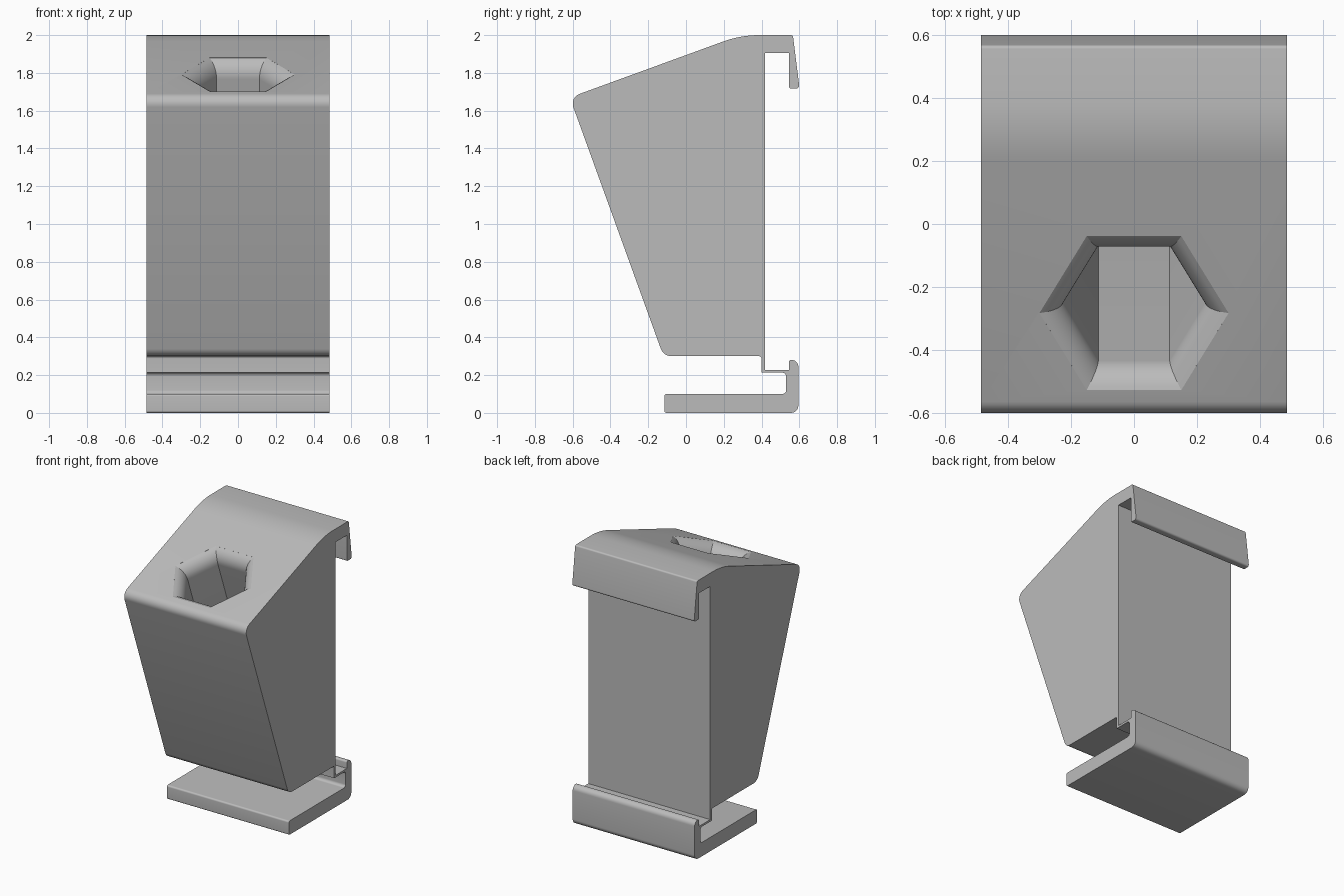
import bpy, bmesh, math
from mathutils import Vector, Matrix

if "Cube" in bpy.data.objects:
    bpy.data.objects.remove(bpy.data.objects["Cube"])

HALF_WIDTH = 0.485
SLOPE = math.radians(20)

grey = bpy.data.materials.new("light_grey")
grey.diffuse_color = (0.50, 0.50, 0.50, 1)
grey.use_nodes = True
grey.node_tree.nodes["Principled BSDF"].inputs["Base Color"].default_value = grey.diffuse_color


def rounded(corners, steps=8):
    """Turn (y, z, radius) corners into an outline with arcs."""
    out = []
    for i, (y, z, r) in enumerate(corners):
        p = Vector((y, z))
        if r == 0:
            out.append(p)
            continue
        a = (Vector(corners[i - 1][:2]) - p).normalized()
        b = (Vector(corners[(i + 1) % len(corners)][:2]) - p).normalized()
        half = a.angle(b) / 2
        centre = p + (a + b).normalized() * (r / math.sin(half))
        start = p + a * (r / math.tan(half)) - centre
        end = p + b * (r / math.tan(half)) - centre
        sweep = start.angle_signed(end)
        for k in range(steps + 1):
            out.append(centre + Matrix.Rotation(-sweep * k / steps, 2) @ start)
    return out


def loft(name, rings):
    """Join matching rings of points into a closed solid."""
    bm = bmesh.new()
    loops = [[bm.verts.new(p) for p in ring] for ring in rings]
    n = len(loops[0])
    for lo, hi in zip(loops, loops[1:]):
        for i in range(n):
            bm.faces.new((lo[i], lo[(i + 1) % n], hi[(i + 1) % n], hi[i]))
    bm.faces.new(loops[0][::-1])
    bm.faces.new(loops[-1])
    bmesh.ops.recalc_face_normals(bm, faces=bm.faces)
    mesh = bpy.data.meshes.new(name)
    bm.to_mesh(mesh)
    bm.free()
    mesh.materials.append(grey)
    obj = bpy.data.objects.new(name, mesh)
    bpy.context.collection.objects.link(obj)
    return obj


# Holder body: one side profile with foot, lower lip, back, top hook and slanted front
profile = rounded([
    (-0.115, 0.00, 0.012), (0.595, 0.00, 0.04),
    (0.595, 0.28, 0.035), (0.545, 0.28, 0.012),
    (0.545, 0.228, 0), (0.418, 0.228, 0),
    (0.418, 1.905, 0), (0.545, 1.905, 0),
    (0.545, 1.718, 0.01), (0.601, 1.718, 0.014),
    (0.566, 2.00, 0.012), (0.29, 2.00, 0.55),
    (-0.615, 1.67, 0.055), (-0.119, 0.30, 0.06),
    (0.40, 0.30, 0.012), (0.40, 0.213, 0),
    (0.53, 0.213, 0.02), (0.53, 0.10, 0.02),
    (-0.115, 0.10, 0.012),
])
body = loft("holder_body", [[(x, p.x, p.y) for p in profile]
                            for x in (-HALF_WIDTH, HALF_WIDTH)])

# Hexagonal socket with a rounded lead-in, square to the sloping top
centre = Vector((0, -0.2825, 1.67 + math.tan(SLOPE) * (0.615 - 0.2825)))
tilt = Matrix.Rotation(SLOPE, 3, 'X')


def hexagon(radius, depth):
    return [centre + tilt @ Vector((radius * math.cos(i * math.pi / 3),
                                    radius * math.sin(i * math.pi / 3), -depth))
            for i in range(6)]


R, T = 0.108, math.radians(66)
rings = [hexagon(0.3, -0.2)]
for k in range(9):
    t = T * (1 - k / 8)
    inset = R * (math.cos(t) - math.cos(T))
    rings.append(hexagon(0.3 - inset * 1.1547, R * (math.sin(T) - math.sin(t))))
rings.append(hexagon(0.3 - R * (1 - math.cos(T)) * 1.1547, 1.3))
cutter = loft("socket_cutter", rings)
cutter.hide_render = True

cut = body.modifiers.new("socket", 'BOOLEAN')
cut.operation = 'DIFFERENCE'
cut.solver = 'EXACT'
cut.object = cutter
bpy.context.view_layer.objects.active = body
body.select_set(True)
bpy.ops.object.modifier_apply(modifier=cut.name)
bpy.data.objects.remove(cutter)

# Smooth the rounded edges only
bpy.ops.object.shade_smooth_by_angle(angle=math.radians(25))
